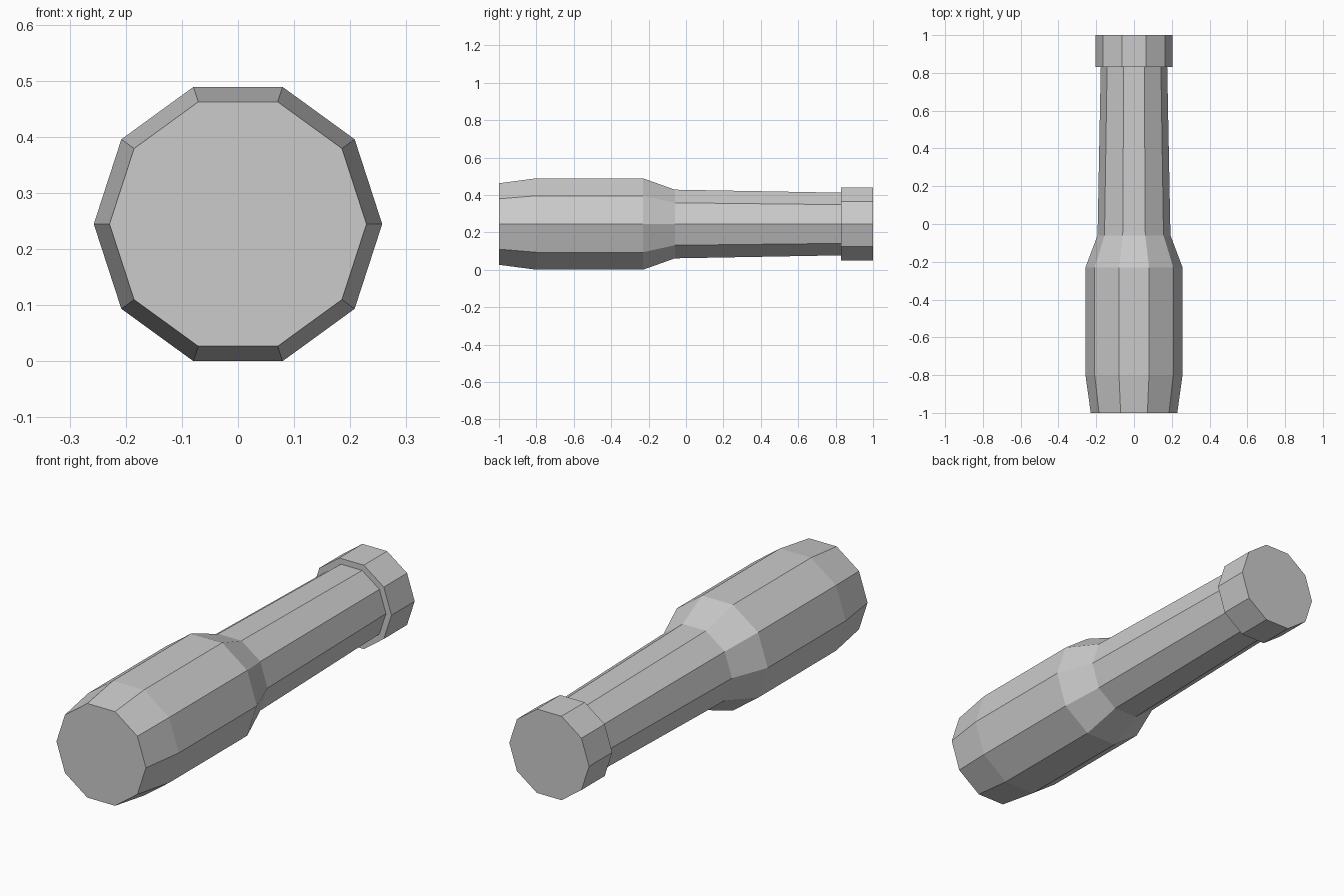
import bpy, bmesh, math

if "Cube" in bpy.data.objects:
    bpy.data.objects.remove(bpy.data.objects["Cube"])

SIDES = 10
R_MAX = 0.257
AXIS_Z = R_MAX * math.sin(math.radians(72))  # flat side rests on the ground

grey = bpy.data.materials.new("light_grey")
grey.diffuse_color = (0.6, 0.6, 0.6, 1)
grey.use_nodes = True
grey.node_tree.nodes["Principled BSDF"].inputs["Base Color"].default_value = grey.diffuse_color


def lathe(name, profile):
    """Closed ten-sided solid along y from (y, radius) stations."""
    bm = bmesh.new()
    rings = []
    for y, r in profile:
        angles = [2 * math.pi * i / SIDES for i in range(SIDES)]
        rings.append([bm.verts.new((r * math.cos(a), y, AXIS_Z + r * math.sin(a)))
                      for a in angles])
    for a, b in zip(rings, rings[1:]):
        for i in range(SIDES):
            j = (i + 1) % SIDES
            bm.faces.new((a[i], a[j], b[j], b[i]))
    bm.faces.new(rings[0])
    bm.faces.new(rings[-1])
    bmesh.ops.recalc_face_normals(bm, faces=bm.faces[:])
    mesh = bpy.data.meshes.new(name)
    bm.to_mesh(mesh)
    bm.free()
    mesh.materials.append(grey)
    obj = bpy.data.objects.new(name, mesh)
    bpy.context.collection.objects.link(obj)
    return obj


# Thick barrel with chamfered front, sloped shoulder and tapering neck
lathe("barrel_and_neck", [(-1.0, 0.229), (-0.80, R_MAX), (-0.23, R_MAX),
                          (-0.06, 0.193), (0.83, 0.176)])

# Collar cap at the back end
lathe("end_cap", [(0.83, 0.204), (1.0, 0.204)])
